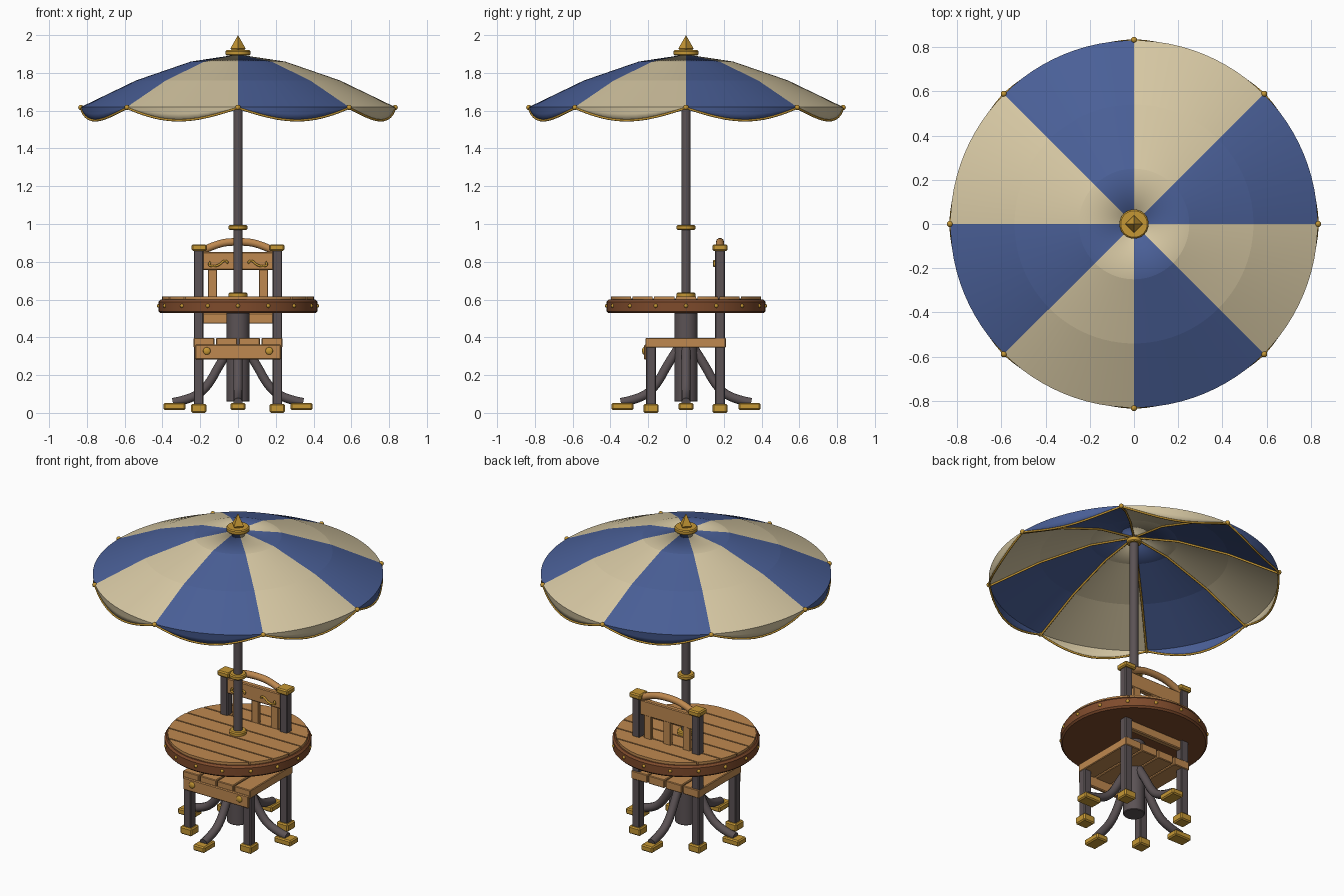
import bpy, bmesh, math
from mathutils import Vector

cube = bpy.data.objects.get("Cube")
if cube:
    bpy.data.objects.remove(cube, do_unlink=True)


def material(name, rgb):
    m = bpy.data.materials.new(name)
    m.use_nodes = True
    m.diffuse_color = (*rgb, 1)
    m.node_tree.nodes["Principled BSDF"].inputs["Base Color"].default_value = (*rgb, 1)
    return m


BLUE = material("blue cloth", (0.068, 0.115, 0.31))
CREAM = material("cream cloth", (0.68, 0.58, 0.37))
GOLD = material("gold", (0.56, 0.31, 0.035))
IRON = material("dark iron", (0.105, 0.085, 0.09))
WOOD = material("light wood", (0.52, 0.25, 0.08))
RIM = material("brown wood", (0.21, 0.07, 0.025))
GROOVE = material("dark groove", (0.06, 0.025, 0.01))


def finish(name, bm, *mats, angle=35):
    bmesh.ops.recalc_face_normals(bm, faces=bm.faces)
    me = bpy.data.meshes.new(name)
    bm.to_mesh(me)
    bm.free()
    for m in mats:
        me.materials.append(m)
    ob = bpy.data.objects.new(name, me)
    bpy.context.collection.objects.link(ob)
    smooth(ob, angle)
    return ob


def smooth(ob, angle):
    bpy.ops.object.select_all(action="DESELECT")
    ob.select_set(True)
    bpy.context.view_layer.objects.active = ob
    bpy.ops.object.shade_smooth_by_angle(angle=math.radians(angle))


def box(name, center, size, mat, bevel=0.005, turn=0):
    bm = bmesh.new()
    bmesh.ops.create_cube(bm, size=1)
    bmesh.ops.scale(bm, vec=size, verts=bm.verts)
    if bevel:
        bmesh.ops.bevel(bm, geom=bm.edges[:], offset=bevel, segments=1, affect="EDGES")
    ob = finish(name, bm, mat, angle=20)
    ob.location = center
    ob.rotation_euler.z = turn
    return ob


def lathe(name, profile, mat, sides=48):
    bm = bmesh.new()
    verts = [bm.verts.new((r, 0, z)) for r, z in profile]
    edges = [bm.edges.new(p) for p in zip(verts, verts[1:])]
    bmesh.ops.spin(bm, geom=verts + edges, axis=(0, 0, 1), cent=(0, 0, 0),
                   angle=math.tau, steps=sides, use_duplicate=False)
    bmesh.ops.remove_doubles(bm, verts=bm.verts, dist=0.0001)
    return finish(name, bm, mat)


def drum(name, r, z0, z1, mat, chamfer=0.0, sides=32):
    c = chamfer
    return lathe(name, [(0, z0), (r - c, z0), (r, z0 + c), (r, z1 - c), (r - c, z1), (0, z1)], mat, sides)


def ball(name, center, r, mat):
    bm = bmesh.new()
    bmesh.ops.create_uvsphere(bm, u_segments=12, v_segments=8, radius=r)
    ob = finish(name, bm, mat, angle=60)
    ob.location = center
    return ob


def tube(name, points, r, mat, curved=True, closed=False):
    cu = bpy.data.curves.new(name, "CURVE")
    cu.dimensions = "3D"
    cu.bevel_depth, cu.bevel_resolution, cu.use_fill_caps = r, 3, True
    sp = cu.splines.new("NURBS" if curved else "POLY")
    sp.points.add(len(points) - 1)
    for p, co in zip(sp.points, points):
        p.co = (*co, 1)
    sp.use_cyclic_u = closed
    if curved:
        sp.order_u, sp.use_endpoint_u = 3, True
    cu.materials.append(mat)
    ob = bpy.data.objects.new(name, cu)
    bpy.context.collection.objects.link(ob)
    bpy.ops.object.select_all(action="DESELECT")
    ob.select_set(True)
    bpy.context.view_layer.objects.active = ob
    bpy.ops.object.convert(target="MESH")
    smooth(bpy.context.object, 50)


def polar(r, a, z):
    return Vector((r * math.cos(a), r * math.sin(a), z))


# Canopy: eight coloured panels with a scalloped valance
STEPS = 12
N = 8 * STEPS
SLOPE = [(0.03, 1.893), (0.25, 1.86), (0.54, 1.76), (0.83, 1.62)]


def scallop(i, part):
    dip = math.sin(math.pi * (i % STEPS) / STEPS)
    return polar(0.83 - 0.012 * dip * part, math.tau * i / N, 1.618 - (0.004 + 0.066 * dip) * part)


bm = bmesh.new()
columns = []
for i in range(N):
    points = [polar(r, math.tau * i / N, z) for r, z in SLOPE] + [scallop(i, 0.5), scallop(i, 1)]
    columns.append([bm.verts.new(p) for p in points])
for i in range(N):
    a, b = columns[i], columns[(i + 1) % N]
    for k in range(len(a) - 1):
        f = bm.faces.new((a[k], b[k], b[k + 1], a[k + 1]))
        f.material_index = (i // STEPS) % 2
canopy = finish("canopy", bm, BLUE, CREAM, angle=4)
solid = canopy.modifiers.new("cloth thickness", "SOLIDIFY")
solid.thickness, solid.offset = 0.004, -1
tube("valance_trim", [scallop(i, 1) for i in range(N)], 0.006, GOLD, curved=False, closed=True)
for i in range(8):
    a = math.tau * i / 8
    tube("canopy_rib", [polar(r, a, z - 0.011) for r, z in SLOPE], 0.006, GOLD, curved=False)
    ball("rib_tip", polar(0.832, a, 1.617), 0.014, GOLD)

# Pole, collars and finial
drum("pole", 0.025, 0.5, 1.9, IRON)
drum("canopy_hub", 0.042, 1.845, 1.875, GOLD, 0.005)
drum("pole_collar", 0.05, 0.968, 0.995, GOLD, 0.006)
drum("table_collar", 0.05, 0.61, 0.638, GOLD, 0.006)
drum("top_cap", 0.066, 1.892, 1.92, GOLD, 0.006)
lathe("finial", [(0, 1.915), (0.03, 1.915), (0.04, 1.93), (0, 2.0)], GOLD, sides=4)

# Table top: rim, groove bed and planks running sideways
lathe("table_rim", [(0, 0.528), (0.41, 0.528), (0.42, 0.538), (0.42, 0.588), (0.41, 0.6), (0, 0.6)], RIM, 64)
drum("groove_bed", 0.396, 0.595, 0.606, GROOVE, sides=64)
PLANKS, R = 7, 0.402
width = 2 * R / PLANKS
for i in range(PLANKS):
    bm = bmesh.new()
    bmesh.ops.create_cone(bm, cap_ends=True, segments=64, radius1=R, radius2=R, depth=0.018)
    for edge, side in ((-R + i * width + 0.004, -1), (-R + (i + 1) * width - 0.004, 1)):
        cut = bmesh.ops.bisect_plane(bm, geom=bm.verts[:] + bm.edges[:] + bm.faces[:],
                                     plane_co=(0, edge, 0), plane_no=(0, side, 0), clear_outer=True)
        rim = [e for e in cut["geom_cut"] if isinstance(e, bmesh.types.BMEdge)]
        if rim:
            bmesh.ops.contextual_create(bm, geom=rim)
    finish("table_plank", bm, WOOD).location.z = 0.607
for i in range(16):
    ball("rim_stud", polar(0.418, math.tau * i / 16, 0.567), 0.011, GOLD)

# Pedestal with four curved legs
drum("pedestal_column", 0.062, 0.06, 0.53, IRON, 0.004)
for i in range(4):
    a = math.tau * i / 4
    path = [(0.03, 0.36), (0.09, 0.27), (0.16, 0.14), (0.24, 0.075), (0.345, 0.055)]
    tube("pedestal_leg", [polar(r, a, z) for r, z in path], 0.025, IRON)
    box("pedestal_foot", polar(0.336, a, 0.034), (0.116, 0.08, 0.038), GOLD, 0.007, a)

# Chair seat and front apron
for i in range(4):
    box("seat_plank", (-0.18 + 0.12 * i, -0.002, 0.371), (0.111, 0.425, 0.052), WOOD, 0.004)
box("seat_apron", (0, -0.212, 0.322), (0.455, 0.022, 0.078), WOOD)

# Chair posts, feet, caps, bolts and carved scrolls
for s in (-1, 1):
    box("chair_front_leg", (s * 0.208, -0.185, 0.185), (0.052, 0.052, 0.33), IRON)
    box("chair_back_post", (s * 0.208, 0.18, 0.45), (0.052, 0.052, 0.86), IRON)
    for y in (-0.185, 0.18):
        box("chair_foot", (s * 0.208, y, 0.024), (0.08, 0.08, 0.04 + 0.008), GOLD, 0.007)
    box("post_cap", (s * 0.206, 0.18, 0.875), (0.08, 0.08, 0.034), GOLD, 0.007)
    bolt = ball("apron_bolt", (s * 0.165, -0.223, 0.328), 0.02, GOLD)
    bolt.scale.y = 0.5
    scroll = [(0.145, 0.8), (0.16, 0.782), (0.13, 0.775), (0.1, 0.782), (0.075, 0.808), (0.052, 0.8), (0.06, 0.79)]
    tube("back_scroll", [(s * x, 0.15, z) for x, z in scroll], 0.006, GOLD)

# Chair backrest
box("back_board", (0, 0.175, 0.803), (0.38, 0.035, 0.095), WOOD)
box("back_lower_rail", (0, 0.18, 0.5), (0.38, 0.035, 0.056), WOOD)
for x in (-0.135, 0, 0.135):
    box("back_slat", (x, 0.18, 0.64), (0.05, 0.022, 0.26), WOOD, 0.003)
arch = [(-0.195, 0.855), (-0.11, 0.898), (0, 0.908), (0.11, 0.898), (0.195, 0.855)]
tube("back_arch", [(x, 0.18, z) for x, z in arch], 0.021, WOOD)
